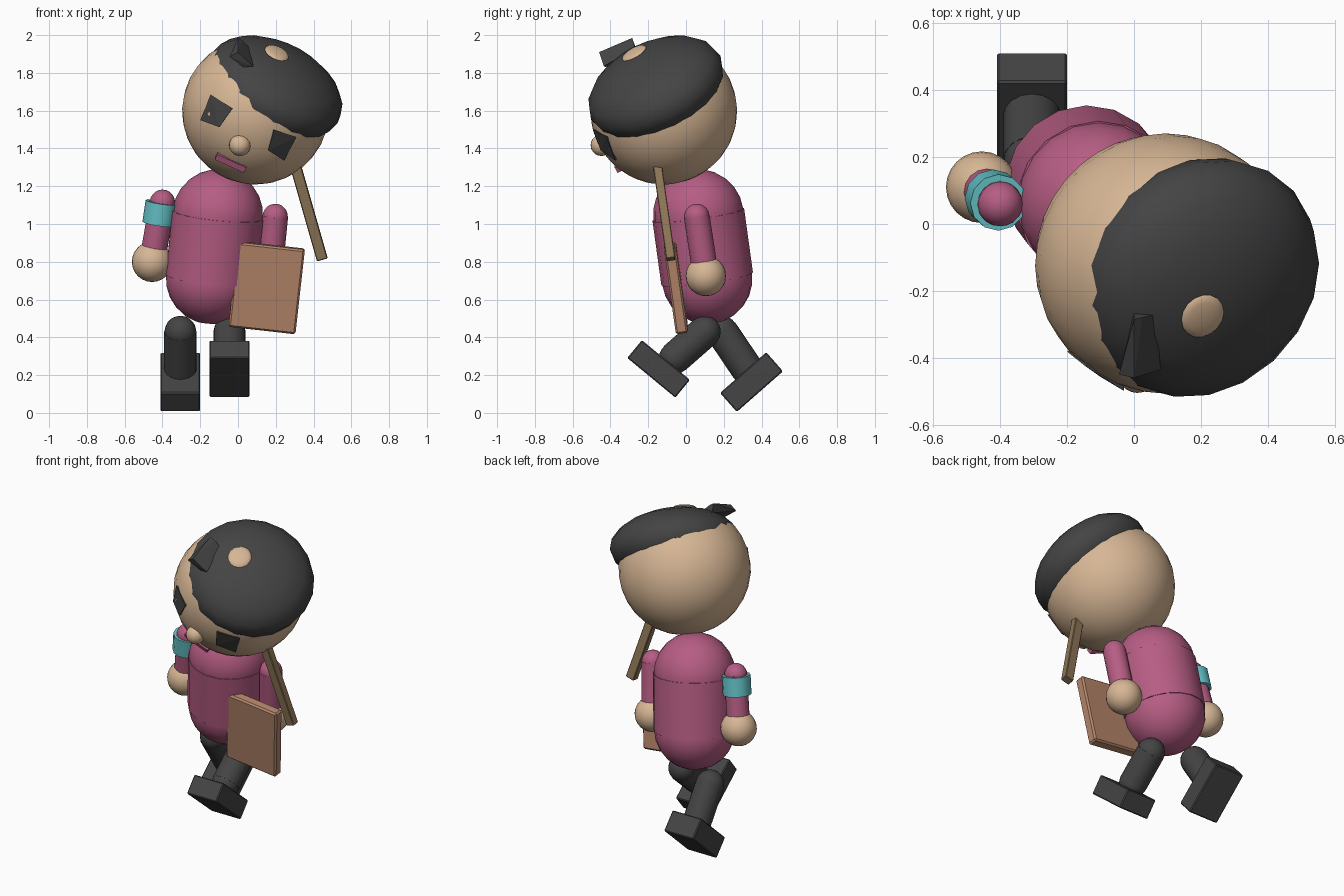
import bpy, bmesh, math
from mathutils import Vector, Matrix

if "Cube" in bpy.data.objects:
    bpy.data.objects.remove(bpy.data.objects["Cube"])


def material(name, rgb):
    m = bpy.data.materials.new(name)
    m.diffuse_color = (*rgb, 1)
    m.use_nodes = True
    m.node_tree.nodes["Principled BSDF"].inputs["Base Color"].default_value = m.diffuse_color
    return m


SKIN = material("skin", (0.68, 0.47, 0.30))
DARK = material("charcoal", (0.058, 0.058, 0.058))
PINK = material("raspberry", (0.47, 0.11, 0.23))
TEAL = material("teal", (0.13, 0.55, 0.58))
BOARD = material("board_brown", (0.46, 0.235, 0.145))
WOOD = material("stick_brown", (0.27, 0.18, 0.095))


def finish(name, bm, mat, smooth=40):
    bmesh.ops.recalc_face_normals(bm, faces=bm.faces)
    me = bpy.data.meshes.new(name)
    bm.to_mesh(me)
    bm.free()
    ob = bpy.data.objects.new(name, me)
    bpy.context.collection.objects.link(ob)
    me.materials.append(mat)
    bpy.ops.object.select_all(action='DESELECT')
    ob.select_set(True)
    bpy.context.view_layer.objects.active = ob
    if smooth:
        bpy.ops.object.shade_smooth_by_angle(angle=math.radians(smooth))
    return ob


def frame(center, up, right=(1, 0, 0)):
    """Matrix whose z follows up and whose x stays close to right."""
    z = Vector(up).normalized()
    x = Vector(right)
    x = (x - z * x.dot(z)).normalized()
    m = Matrix((x, z.cross(x), z)).transposed().to_4x4()
    m.translation = Vector(center)
    return m


def ball(name, center, radii, mat, up=(0, 0, 1), seg=24):
    bm = bmesh.new()
    bmesh.ops.create_uvsphere(bm, u_segments=seg, v_segments=seg // 2, radius=1,
                              matrix=frame(center, up) @ Matrix.Diagonal((*radii, 1)))
    return finish(name, bm, mat)


def box(name, center, dims, mat, up=(0, 0, 1), right=(1, 0, 0), bevel=0.006):
    bm = bmesh.new()
    bmesh.ops.create_cube(bm, size=1, matrix=frame(center, up, right) @ Matrix.Diagonal((*dims, 1)))
    if bevel:
        bmesh.ops.bevel(bm, geom=bm.edges[:], offset=bevel, segments=1, affect='EDGES')
    return finish(name, bm, mat, 0)


def tube(bm, a, b, r, seg=16):
    a, b = Vector(a), Vector(b)
    bmesh.ops.create_cone(bm, cap_ends=True, segments=seg, radius1=r, radius2=r,
                          depth=(b - a).length, matrix=frame((a + b) / 2, b - a))


def capsule(name, a, b, r, mat, grow=1.02, seg=16):
    """Tube with a slightly narrower ball in each end."""
    bm = bmesh.new()
    tube(bm, a, b, r * grow, seg)
    for p in (a, b):
        bmesh.ops.create_uvsphere(bm, u_segments=20, v_segments=12, radius=r,
                                  matrix=frame(p, Vector(b) - Vector(a)))
    return finish(name, bm, mat)


def hull(name, points, mat):
    bm = bmesh.new()
    for p in points:
        bm.verts.new(p)
    bmesh.ops.convex_hull(bm, input=bm.verts[:])
    return finish(name, bm, mat, 0)


# Head, trimmed under the hair so it does not push through
HEAD, HR = Vector((0.093, -0.118, 1.598)), 0.389
CROWN = Vector((0.42, -0.40, 0.81)).normalized()
head = ball("head", HEAD, (HR, HR, HR), SKIN, CROWN, 32)
for v in head.data.vertices:
    over = (v.co - HEAD).dot(CROWN) - 0.26
    if over > 0:
        v.co -= CROWN * over

# Hair cap, bald spot and tuft
ball("hair", (0.197, -0.16, 1.722), (0.382, 0.382, 0.205), DARK, CROWN, 20)
ball("bald_spot", (0.205, -0.275, 1.905), (0.068, 0.072, 0.016), SKIN, (0.36, -0.48, 0.83), 16)
hull("hair_tuft", [(0, -0.285, 1.985), (0.025, -0.28, 1.97), (0.065, -0.27, 1.93), (0, -0.265, 1.93),
                   (-0.045, -0.45, 1.885), (0, -0.46, 1.91), (0.08, -0.435, 1.835), (0.03, -0.425, 1.83)], DARK)


# Eyes: tapered blocks standing on the face
def eye(name, corners):
    pts = []
    for x, z in corners:
        dx, dz = x - HEAD.x, z - HEAD.z
        p = Vector((x, HEAD.y - math.sqrt(HR ** 2 - dx * dx - dz * dz) - 0.012, z))
        mid = Vector((sum(c[0] for c in corners) / 4, p.y, sum(c[1] for c in corners) / 4))
        pts += [p, p.lerp(mid, 0.2) + (HEAD - p) * 0.17]
    hull(name, pts, DARK)


eye("right_eye", [(-0.145, 1.685), (-0.03, 1.613), (-0.10, 1.513), (-0.20, 1.55)])
eye("left_eye", [(0.19, 1.50), (0.31, 1.46), (0.245, 1.335), (0.16, 1.39)])

# Nose and mouth
ball("nose", (0.01, -0.448, 1.417), (0.057, 0.057, 0.057), SKIN, seg=20)
box("mouth", (-0.037, -0.358, 1.328), (0.17, 0.04, 0.034), PINK,
    up=(0.40, -0.45, 0.80), right=(0.87, 0.1, -0.46), bevel=0)

# Torso
capsule("torso", (-0.142, 0.112, 0.71), (-0.107, 0.065, 1.05), 0.24, PINK, 1.02, 18)

# Arms, hands and armband
arms = {"right": ((-0.40, 0.06, 1.115), (-0.455, 0.11, 0.80)),
        "left": ((0.197, 0.057, 1.04), (0.165, 0.105, 0.725))}
for side, (shoulder, hand) in arms.items():
    capsule(side + "_arm", shoulder, Vector(shoulder).lerp(Vector(hand), 0.8), 0.067, PINK)
    ball(side + "_hand", hand, (0.107, 0.107, 0.107), SKIN)
bm = bmesh.new()
tube(bm, (-0.422, 0.079, 1.0), (-0.405, 0.064, 1.115), 0.085, 12)
finish("armband", bm, TEAL, 35)

# Legs and boots
capsule("right_leg", (-0.305, 0.19, 0.43), (-0.305, 0.325, 0.23), 0.084, DARK)
box("right_boot", (-0.305, 0.347, 0.163), (0.21, 0.326, 0.134), DARK, up=(0, -0.66, 0.75))
capsule("left_leg", (-0.045, 0.10, 0.43), (-0.045, -0.06, 0.29), 0.084, DARK)
box("left_boot", (-0.045, -0.145, 0.233), (0.212, 0.33, 0.122), DARK, up=(0, 0.635, 0.77))

# Carried board and stick
box("board", (0.152, -0.053, 0.663), (0.357, 0.065, 0.455), BOARD,
    up=(0.05, -0.063, 0.447), right=(0.355, 0, -0.035), bevel=0.01)
box("stick", (0.376, -0.115, 1.058), (0.058, 0.048, 0.515), WOOD, up=(-0.14, -0.07, 0.49), bevel=0.004)
